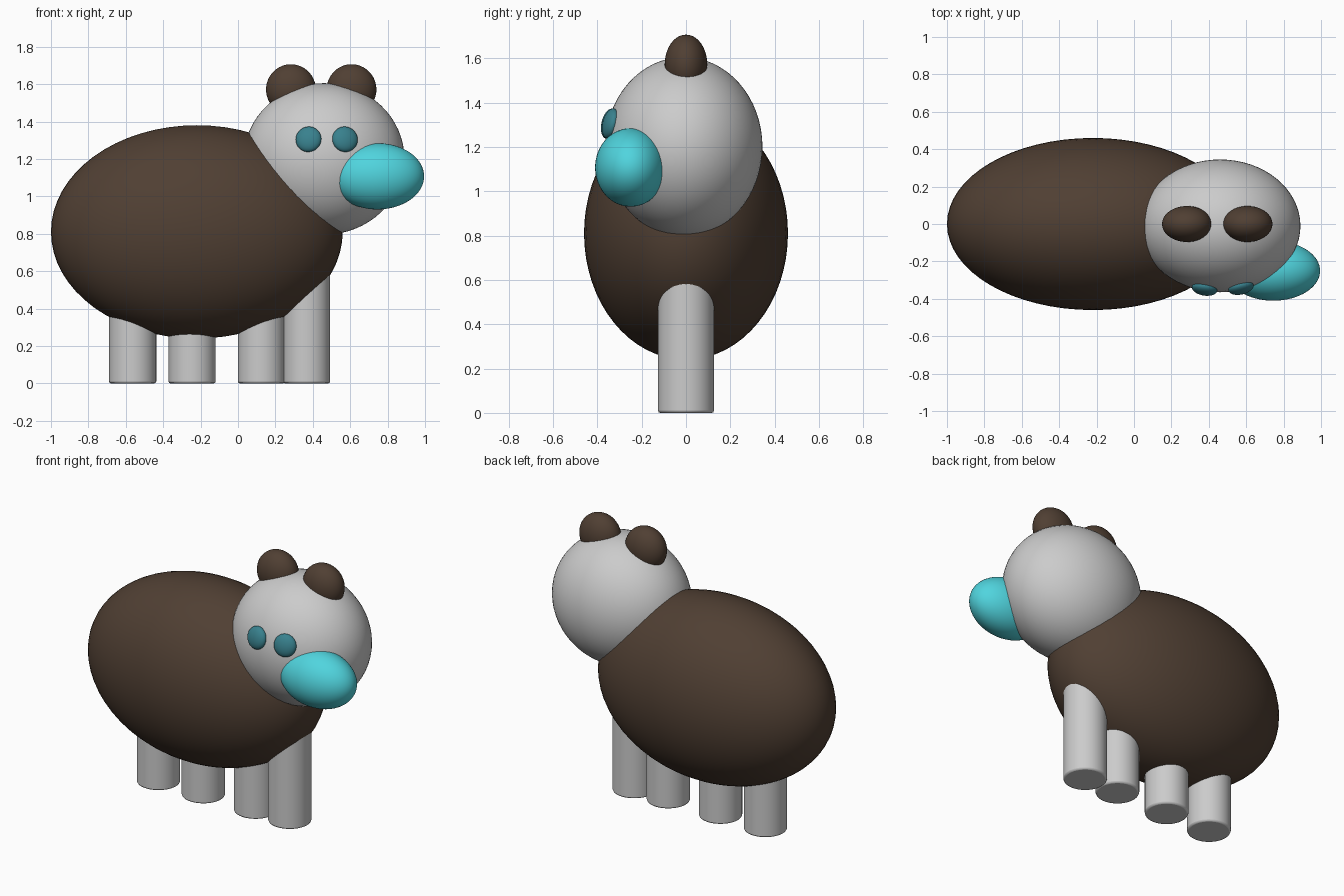
import bpy
from mathutils import Vector

if "Cube" in bpy.data.objects:
    bpy.data.objects.remove(bpy.data.objects["Cube"])


def material(name, rgb):
    mat = bpy.data.materials.new(name)
    mat.diffuse_color = (*rgb, 1.0)
    mat.use_nodes = True
    mat.node_tree.nodes["Principled BSDF"].inputs["Base Color"].default_value = mat.diffuse_color
    return mat


BROWN = material("brown", (0.08, 0.05, 0.033))
CYAN = material("cyan", (0.08, 0.66, 0.73))
TEAL = material("teal", (0.04, 0.22, 0.27))


def ellipsoid(name, centre, radii, mat=None, normal=None):
    """Smooth ellipsoid, optionally with its local z turned along a normal."""
    bpy.ops.mesh.primitive_uv_sphere_add(segments=64, ring_count=32, location=centre)
    ob = bpy.context.object
    ob.name = name
    ob.scale = radii
    if normal:
        ob.rotation_euler = normal.to_track_quat('Z', 'Y').to_euler()
    bpy.ops.object.shade_smooth()
    if mat:
        ob.data.materials.append(mat)
    return ob


# Body and head
ellipsoid("body", (-0.22, 0, 0.81), (0.78, 0.46, 0.57), BROWN)
HEAD = Vector((0.46, -0.01, 1.20))
HEAD_R = Vector((0.43, 0.355, 0.405))
ellipsoid("head", HEAD, HEAD_R)

# Ears
for i, x in enumerate((0.283, 0.607)):
    ellipsoid(f"ear_{i + 1}", (x, 0, 1.571), (0.133, 0.096, 0.135), BROWN)

# Eyes: thin discs lying on the front of the head
for i, x in enumerate((0.377, 0.572)):
    z = 1.305
    u, w = (x - HEAD.x) / HEAD_R.x, (z - HEAD.z) / HEAD_R.z
    y = HEAD.y - HEAD_R.y * (1 - u * u - w * w) ** 0.5
    p = Vector((x, y, z))
    n = Vector([(p[k] - HEAD[k]) / HEAD_R[k] ** 2 for k in range(3)])
    ellipsoid(f"eye_{i + 1}", p, (0.069, 0.069, 0.034), TEAL, n)

# Snout
ellipsoid("snout", (0.745, -0.25, 1.107), (0.25, 0.16, 0.177), CYAN)

# Legs: a single row along the centre line
LEG_H = 0.6
for i, x in enumerate((-0.563, -0.245, 0.125, 0.367)):
    bpy.ops.mesh.primitive_cylinder_add(vertices=64, radius=0.126, depth=LEG_H,
                                        location=(x, 0, LEG_H / 2))
    leg = bpy.context.object
    leg.name = f"leg_{i + 1}"
    bev = leg.modifiers.new("soft_edge", 'BEVEL')
    bev.width = 0.01
    bev.segments = 2
    bpy.ops.object.shade_smooth_by_angle()
